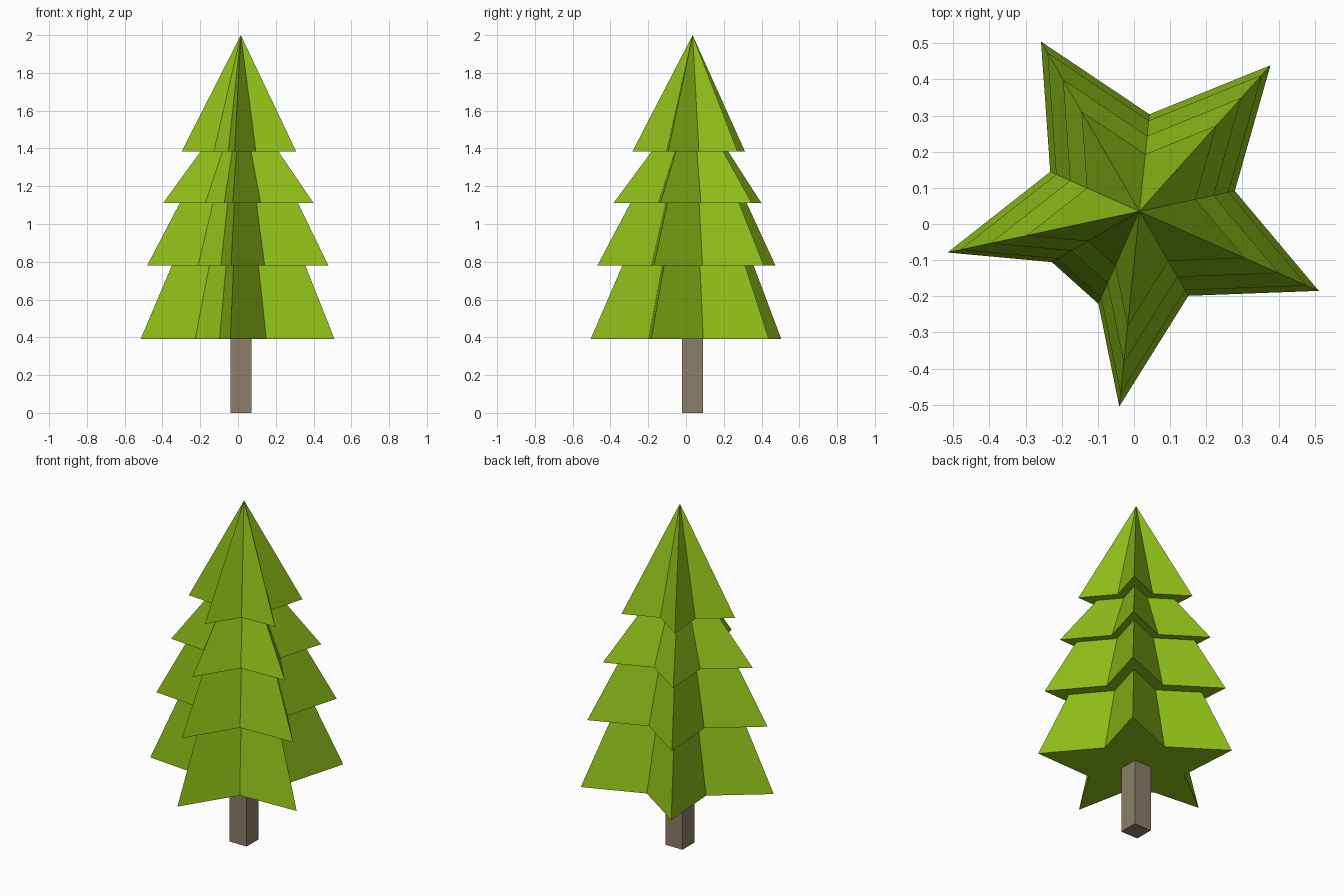
import bpy, bmesh
from math import sin, cos, radians

if "Cube" in bpy.data.objects:
    bpy.data.objects.remove(bpy.data.objects["Cube"])

CX, CY = 0.015, 0.035
TRUNK_TOP = 0.39


def material(name, rgb):
    m = bpy.data.materials.new(name)
    m.diffuse_color = (*rgb, 1)
    m.use_nodes = True
    m.node_tree.nodes["Principled BSDF"].inputs["Base Color"].default_value = m.diffuse_color
    return m


# Five-pointed star outline as (angle, radius); one notch is cut flat
star = []
for i in range(5):
    tip = -95.9 + 72 * i
    star.append((tip, 0.543))
    if i == 4:
        star += [(tip + 18, 0.0), ]
        star.pop()
    if i < 4:
        star.append((tip + 36, 0.27))
    else:
        star += [(tip + 18, 0.28), (tip + 54, 0.28)]


def ring(bm, scale, z):
    return [bm.verts.new((CX + scale * r * cos(radians(a)),
                          CY + scale * r * sin(radians(a)), z)) for a, r in star]


# Foliage: star rings lofted upward, stepping outward at each tier
levels = [(1.0, 0.39), (0.688, 0.78),
          (0.934, 0.78), (0.61, 1.11),
          (0.777, 1.11), (0.40, 1.385),
          (0.589, 1.385)]
bm = bmesh.new()
rings = [ring(bm, s, z) for s, z in levels]
n = len(star)
bm.faces.new(rings[0][::-1])
for lo, hi in zip(rings, rings[1:]):
    for i in range(n):
        j = (i + 1) % n
        bm.faces.new((lo[i], lo[j], hi[j], hi[i]))
apex = bm.verts.new((CX, CY, 2.0))
for i in range(n):
    bm.faces.new((rings[-1][i], rings[-1][(i + 1) % n], apex))
bmesh.ops.recalc_face_normals(bm, faces=bm.faces)
mesh = bpy.data.meshes.new("foliage")
bm.to_mesh(mesh)
bm.free()
foliage = bpy.data.objects.new("foliage", mesh)
bpy.context.collection.objects.link(foliage)
mesh.materials.append(material("leaf green", (0.27, 0.51, 0.009)))

# Square trunk
bpy.ops.mesh.primitive_cube_add(size=1, location=(CX, CY, TRUNK_TOP / 2))
trunk = bpy.context.object
trunk.name = "trunk"
trunk.scale = (0.112, 0.112, TRUNK_TOP)
trunk.data.materials.append(material("bark", (0.26, 0.21, 0.14)))
